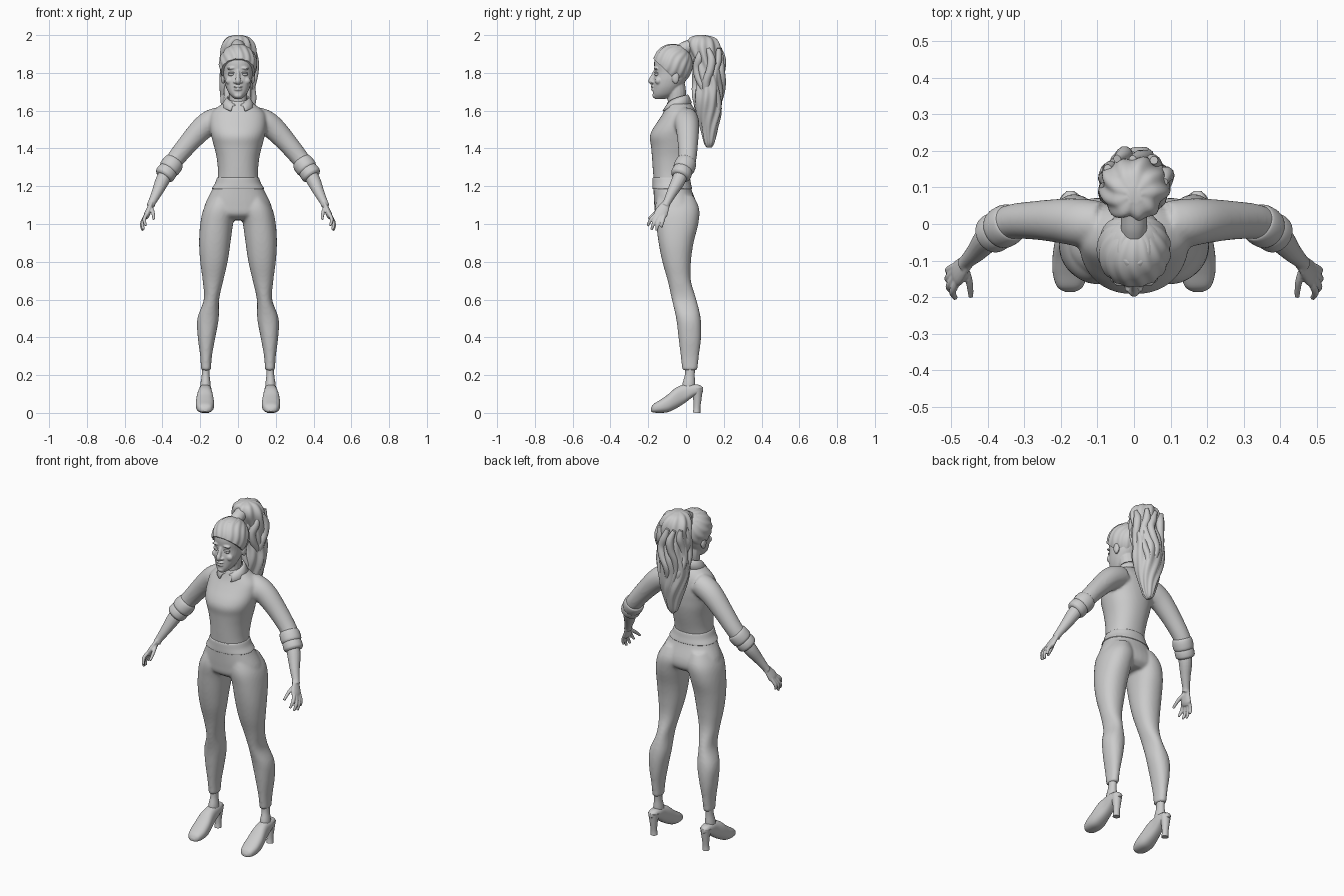
import bpy, bmesh
from math import sin, cos, pi, radians
from mathutils import Vector, Matrix

if "Cube" in bpy.data.objects:
    bpy.data.objects.remove(bpy.data.objects["Cube"])

GREY = (0.6, 0.6, 0.6, 1)
mat = bpy.data.materials.new("plain grey")
mat.use_nodes = True
mat.diffuse_color = GREY
mat.node_tree.nodes["Principled BSDF"].inputs["Base Color"].default_value = GREY


def smooth_rows(rows, steps=5):
    """Catmull-Rom interpolation of rows of numbers."""
    out = []
    last = len(rows) - 1
    for i in range(last):
        a, b, c, d = (rows[max(0, min(last, i + k))] for k in (-1, 0, 1, 2))
        for s in range(steps):
            t = s / steps
            out.append([q + t / 2 * (r - p + t * (2 * p - 5 * q + 4 * r - w + t * (3 * (q - r) + w - p)))
                        for p, q, r, w in zip(a, b, c, d)])
    return out + [list(rows[-1])]


def skin(bm, rings):
    """Join rings of points into a capped surface."""
    loops = [[bm.verts.new(p) for p in ring] for ring in rings]
    n = len(loops[0])
    for a, b in zip(loops, loops[1:]):
        for i in range(n):
            j = (i + 1) % n
            bm.faces.new((a[i], a[j], b[j], b[i]))
    bm.faces.new(loops[0][::-1])
    bm.faces.new(loops[-1])


def loft(bm, rows, axis="z", side=1, n=32, power=2.2, ripple=None):
    """Rows are (position on axis, low, high, low, high) of each section."""
    rings = []
    for t, a0, a1, b0, b1 in smooth_rows(rows):
        ring = []
        for i in range(n):
            th = 2 * pi * i / n
            c, s = cos(th), sin(th)
            k = 1 + (ripple(th, t) if ripple else 0)
            u = (a0 + a1) / 2 + (a1 - a0) / 2 * k * abs(c) ** (2 / power) * (1 if c > 0 else -1)
            v = (b0 + b1) / 2 + (b1 - b0) / 2 * k * abs(s) ** (2 / power) * (1 if s > 0 else -1)
            ring.append((side * u, v, t) if axis == "z" else (side * u, t, v))
        rings.append(ring)
    skin(bm, rings)


def tube(bm, rows, side=1, n=16, ref=(0, 1, 0), flat=1.0):
    """Rows are (x, y, z, radius); flat squashes across the ref direction."""
    pts = smooth_rows(rows)
    rings = []
    for i, (x, y, z, r) in enumerate(pts):
        d = Vector(pts[min(i + 1, len(pts) - 1)][:3]) - Vector(pts[max(i - 1, 0)][:3])
        u = d.cross(Vector(ref)).normalized()
        v = u.cross(d).normalized()
        ring = [Vector((x, y, z)) + u * (r * flat * cos(2 * pi * k / n)) + v * (r * sin(2 * pi * k / n))
                for k in range(n)]
        rings.append([(side * p.x, p.y, p.z) for p in ring])
    skin(bm, rings)


def ball(bm, center, size, tilt=0.0):
    m = Matrix.Translation(center) @ Matrix.Rotation(tilt, 4, "Y") @ Matrix.Diagonal((*size, 1))
    bmesh.ops.create_uvsphere(bm, u_segments=24, v_segments=14, radius=1, matrix=m)


def finish(bm, name, voxel=0.0, relax=4, angle=50):
    """Make the object; a voxel size melts overlapping pieces into one skin."""
    bmesh.ops.recalc_face_normals(bm, faces=bm.faces)
    me = bpy.data.meshes.new(name)
    bm.to_mesh(me)
    bm.free()
    me.materials.append(mat)
    ob = bpy.data.objects.new(name, me)
    bpy.context.collection.objects.link(ob)
    bpy.ops.object.select_all(action="DESELECT")
    ob.select_set(True)
    bpy.context.view_layer.objects.active = ob
    bpy.ops.object.shade_smooth_by_angle(angle=radians(angle))
    if voxel:
        rm = ob.modifiers.new("melt", "REMESH")
        rm.mode, rm.voxel_size, rm.use_smooth_shade = "VOXEL", voxel, True
        sm = ob.modifiers.new("relax", "SMOOTH")
        sm.factor, sm.iterations = 0.5, relax
    return ob


def centred(rows):
    return [(z, -w, w, f, b) for z, w, f, b in rows]


# Trousers: pelvis and legs melted together
bm = bmesh.new()
loft(bm, centred([(1.245, .108, -.174, .016), (1.18, .138, -.172, .03), (1.1, .176, -.168, .06),
                  (1.05, .17, -.16, .06), (1.02, .1, -.12, .03)]))
LEG = [(1.15, .03, .14, -.15, .04), (1.08, .01, .182, -.165, .07), (1.0, .026, .2, -.158, .065),
       (.9, .04, .206, -.145, .04), (.8, .055, .2, -.125, .026), (.7, .078, .187, -.097, .026),
       (.6, .1, .181, -.075, .055), (.5, .102, .215, -.052, .078), (.4, .12, .213, -.04, .08),
       (.3, .138, .2, -.028, .068), (.225, .143, .196, -.02, .06)]
for s in (1, -1):
    loft(bm, LEG, side=s)
finish(bm, "trousers", .008, 5)

bm = bmesh.new()
loft(bm, centred([(1.185, .137, -.175, .03), (1.19, .138, -.178, .032), (1.215, .122, -.178, .026),
                  (1.242, .112, -.177, .021), (1.247, .108, -.172, .016)]), n=48)
finish(bm, "waistband")

# Shirt: torso and sleeves melted together
bm = bmesh.new()
loft(bm, centred([(1.22, .108, -.17, .012), (1.28, .106, -.175, .026), (1.35, .113, -.18, .044),
                  (1.41, .127, -.185, .056), (1.46, .14, -.192, .06), (1.5, .148, -.178, .062),
                  (1.55, .15, -.145, .06), (1.59, .14, -.12, .052), (1.625, .1, -.105, .035),
                  (1.655, .055, -.095, .01)]), n=48)
for s in (1, -1):
    tube(bm, [(.09, 0, 1.56, .062), (.14, .003, 1.54, .066), (.19, .008, 1.505, .062),
              (.26, .01, 1.43, .054), (.33, .007, 1.345, .048), (.375, -.01, 1.285, .046)], s, 24)
finish(bm, "shirt", .008, 5)

# Rolled cuffs
bm = bmesh.new()
for s in (1, -1):
    for lo, hi, r in ((0, .62, .056), (.5, 1, .053)):
        a, b = Vector((.334, .006, 1.335)), Vector((.395, -.032, 1.25))
        rows = [(*a.lerp(b, lo + (hi - lo) * t), r * k)
                for t, k in ((0, .82), (.1, .95), (.4, 1.02), (.8, 1), (1, .84))]
        tube(bm, rows, s, 24)
finish(bm, "rolled_cuffs")

# Collar: a folded band with two pointed front tips
bm = bmesh.new()
for s in (1, -1):
    grid = []
    for i in range(17):
        t = i / 16
        inner, outer = pi * t * .99, pi * t * .86
        grid.append([bm.verts.new(p) for p in (
            (s * .058 * sin(inner), -.045 + .055 * cos(inner), 1.685 - .055 * t ** 2),
            (s * .068 * sin(outer), -.048 + .066 * cos(outer), 1.675 - .05 * t ** 2),
            (s * .09 * sin(outer), -.05 + .082 * cos(outer), 1.64 - .04 * t ** 2))])
    for a, b in zip(grid, grid[1:]):
        for k in (0, 1):
            bm.faces.new((a[k], b[k], b[k + 1], a[k + 1]))
bmesh.ops.remove_doubles(bm, verts=bm.verts, dist=.0005)
collar = finish(bm, "collar")
collar.modifiers.new("cloth", "SOLIDIFY").thickness = .008

# Forearms and hands
bm = bmesh.new()
FINGERS = [((.482, -.155, 1.055), (.496, -.185, 1.025), (.488, -.203, .99)),
           ((.489, -.145, 1.045), (.506, -.17, 1.005), (.5, -.183, .97)),
           ((.491, -.13, 1.04), (.509, -.148, 1.0), (.505, -.157, .965)),
           ((.488, -.115, 1.045), (.507, -.125, 1.01), (.506, -.13, .982)),
           ((.462, -.12, 1.09), (.45, -.16, 1.06), (.446, -.2, 1.025))]
for s in (1, -1):
    tube(bm, [(.37, -.015, 1.29, .036), (.4, -.04, 1.23, .037), (.43, -.075, 1.165, .028),
              (.455, -.1, 1.115, .021), (.463, -.11, 1.095, .022)], s)
    tube(bm, [(.455, -.1, 1.115, .02), (.468, -.118, 1.085, .03), (.482, -.135, 1.05, .036),
              (.49, -.14, 1.03, .024)], s, flat=.45)
    for root, knuckle, tip in FINGERS:
        tube(bm, [(*root, .0105), (*knuckle, .01), (*tip, .007)], s, 10)
finish(bm, "forearms_and_hands", .004, 2)

# Ankles and heeled shoes
SHOE = [(-.186, .163, .187, .008, .024), (-.172, .14, .21, .002, .046), (-.135, .128, .222, 0, .07),
        (-.095, .127, .223, .004, .098), (-.055, .132, .218, .022, .132), (-.01, .138, .209, .05, .15),
        (.035, .14, .206, .083, .152), (.07, .147, .2, .1, .148), (.09, .163, .185, .112, .135)]
ankles, shoes = bmesh.new(), bmesh.new()
for s in (1, -1):
    tube(ankles, [(.17, .022, .25, .027), (.171, .02, .2, .026), (.172, .015, .15, .034),
                  (.173, .01, .11, .033)], s, ref=(0, 1, 0), flat=.8)
    loft(shoes, SHOE, "y", s, power=2.5)
    tube(shoes, [(.173, .058, .13, .032), (.173, .06, .08, .023), (.173, .058, .03, .018),
                 (.173, .056, 0, .02)], s)
finish(ankles, "ankles")
finish(shoes, "heeled_shoes")

# Head with facial features, ears and neck
bm = bmesh.new()
loft(bm, centred([(1.662, .018, -.165, -.11), (1.685, .043, -.175, -.06), (1.72, .062, -.174, -.03),
                  (1.76, .073, -.173, 0), (1.8, .078, -.166, .015), (1.86, .083, -.168, .02),
                  (1.91, .075, -.15, .015), (1.945, .04, -.11, -.02)]))
tube(bm, [(0, -.045, 1.6, .053), (0, -.05, 1.65, .047), (0, -.05, 1.7, .05), (0, -.06, 1.76, .05)])
tube(bm, [(0, -.163, 1.81, .009), (0, -.176, 1.78, .011), (0, -.186, 1.757, .014), (0, -.178, 1.745, .01)],
     ref=(1, 0, 0))
ball(bm, (0, -.174, 1.728), (.025, .013, .007))
ball(bm, (0, -.172, 1.713), (.022, .013, .008))
ball(bm, (0, -.165, 1.68), (.022, .013, .014))
for s in (1, -1):
    ball(bm, (s * .015, -.175, 1.752), (.011, .011, .008))
    ball(bm, (s * .034, -.158, 1.825), (.025, .013, .007), s * .1)
    ball(bm, (s * .045, -.146, 1.758), (.022, .018, .02))
    ball(bm, (s * .079, -.055, 1.775), (.012, .02, .033))
finish(bm, "head", .004, 2)

# Eyes with lids
bm = bmesh.new()
for s in (1, -1):
    ball(bm, (s * .034, -.154, 1.792), (.018, .012, .009))
    ball(bm, (s * .034, -.155, 1.8), (.02, .014, .005), s * .1)
finish(bm, "eyes")

# Swept-back hair, cut off along the hairline
bm = bmesh.new()
bmesh.ops.create_uvsphere(bm, u_segments=120, v_segments=40, radius=1)
for v in bm.verts:
    th = math_angle = Vector((v.co.x, v.co.y + 1e-6)).angle_signed(Vector((0, -1)))
    k = 1 + .022 * sin(15 * th + 2 * sin(3 * v.co.z)) * (1 - v.co.z ** 2)
    v.co = Matrix.Rotation(radians(-42), 3, "X") @ (v.co * k)
    v.co = Vector((v.co.x * .1, v.co.y * .106 - .07, v.co.z * .108 + 1.845))
cut = bmesh.ops.bisect_plane(bm, geom=bm.verts[:] + bm.edges[:] + bm.faces[:], plane_co=(0, -.165, 1.868),
                             plane_no=(0, .69, .72), clear_inner=True)
bmesh.ops.holes_fill(bm, edges=[e for e in cut["geom_cut"] if isinstance(e, bmesh.types.BMEdge)])
finish(bm, "swept_hair")

# Hair tie
bm = bmesh.new()
tube(bm, [(0, -.03, 1.915, .035), (0, -.005, 1.93, .036), (0, .02, 1.94, .036), (0, .045, 1.945, .04)],
     ref=(1, 0, 0))
finish(bm, "hair_tie")

# Wavy ponytail with loose locks
bm = bmesh.new()
loft(bm, centred([(2.0, .02, .06, .1), (1.985, .06, .02, .15), (1.94, .088, .01, .178),
                  (1.86, .092, .038, .183), (1.75, .09, .048, .196), (1.66, .092, .042, .19),
                  (1.58, .075, .055, .186), (1.5, .052, .078, .168), (1.43, .03, .095, .15),
                  (1.405, .01, .11, .135)]), n=96, power=2,
     ripple=lambda th, z: .06 * sin(9 * th + 3 * sin(14 * z)) + .035 * sin(5 * th - 22 * z))
for i in range(9):
    a = 2 * pi * i / 9
    rows = []
    for j in range(8):
        t = j / 7
        w = .082 * (1 - .6 * t ** 3) + .009 * sin(7 * t + 2.3 * i)
        swing = a + .25 * sin(9 * t + i)
        rows.append((w * cos(swing), .115 + .01 * t + w * .85 * sin(swing), 1.93 - t * (.4 + .05 * sin(3 * i)),
                     .022 * (1 - .75 * t ** 4) * (.5 if j == 0 else 1)))
    tube(bm, rows, 1, 10)
finish(bm, "ponytail")
